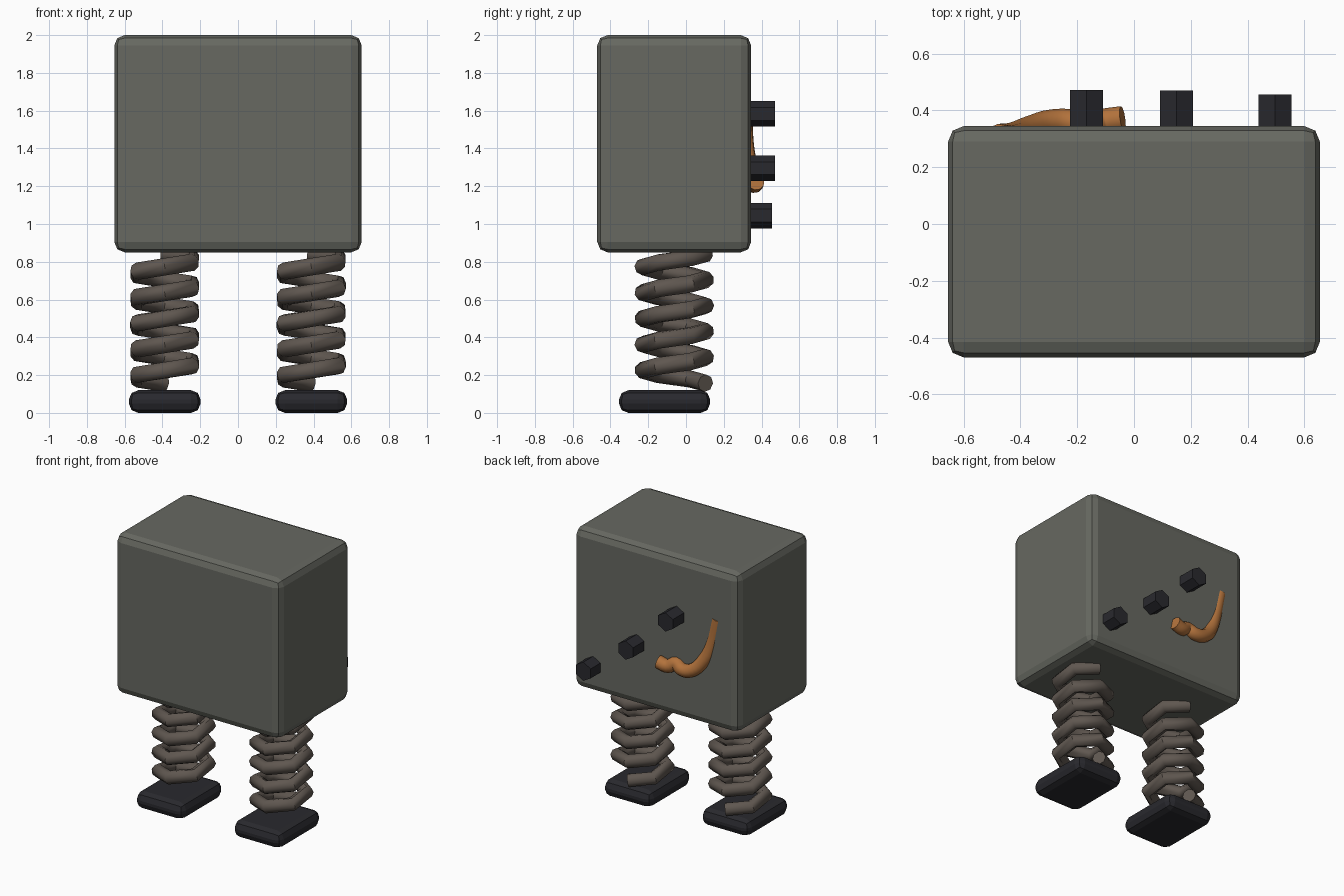
import bpy
from math import sin, cos, pi, radians

if "Cube" in bpy.data.objects:
    bpy.data.objects.remove(bpy.data.objects["Cube"])


def material(name, rgb):
    m = bpy.data.materials.new(name)
    m.diffuse_color = (*rgb, 1)
    m.use_nodes = True
    m.node_tree.nodes["Principled BSDF"].inputs["Base Color"].default_value = m.diffuse_color
    return m


CASING = material("grey_green_paint", (0.135, 0.14, 0.12))
STEEL = material("dull_steel", (0.115, 0.095, 0.08))
RUBBER = material("black_rubber", (0.022, 0.022, 0.027))
COPPER = material("copper", (0.45, 0.17, 0.045))


def box(name, lo, hi, bevel, mat):
    bpy.ops.mesh.primitive_cube_add(size=1, location=[(a + b) / 2 for a, b in zip(lo, hi)])
    ob = bpy.context.object
    ob.name = name
    ob.scale = [b - a for a, b in zip(lo, hi)]
    bpy.ops.object.transform_apply(location=False, rotation=False, scale=True)
    mod = ob.modifiers.new("bevel", 'BEVEL')
    mod.width = bevel
    mod.segments = 2
    ob.data.materials.append(mat)
    return ob


def tube(name, points, radius, mat, kind='POLY', resolution=2):
    cu = bpy.data.curves.new(name, 'CURVE')
    cu.dimensions = '3D'
    cu.bevel_depth = radius
    cu.bevel_resolution = resolution
    cu.use_fill_caps = True
    cu.resolution_u = 4
    sp = cu.splines.new(kind)
    if kind == 'BEZIER':
        sp.bezier_points.add(len(points) - 1)
        for bp, p in zip(sp.bezier_points, points):
            bp.co = p
            bp.handle_left_type = bp.handle_right_type = 'AUTO'
    else:
        sp.points.add(len(points) - 1)
        for sp_p, p in zip(sp.points, points):
            sp_p.co = (*p, 1)
    ob = bpy.data.objects.new(name, cu)
    bpy.context.collection.objects.link(ob)
    bpy.ops.object.select_all(action='DESELECT')
    ob.select_set(True)
    bpy.context.view_layer.objects.active = ob
    bpy.ops.object.convert(target='MESH')
    ob = bpy.context.object
    ob.name = name
    ob.data.materials.clear()
    ob.data.materials.append(mat)
    bpy.ops.object.shade_smooth_by_angle(angle=radians(50))
    return ob


# Main casing
box("body", (-0.655, -0.47, 0.85), (0.655, 0.345, 2.0), 0.055, CASING)

# Spring legs (six points per turn, same winding both sides) and feet
TURNS, Z0, PITCH, R = 5, 0.157, 0.137, 0.165
for side, s in (("left", -1), ("right", 1)):
    cx, cy = 0.388 * s, -0.062
    pts = []
    for i in range(TURNS * 6 + 1):
        a = pi / 2 + i * pi / 3
        pts.append((cx + R * cos(a), cy + R * sin(a), Z0 + PITCH * i / 6))
    tube(side + "_spring_leg", pts, 0.046, STEEL)
    box(side + "_foot", (cx - 0.19, -0.355, 0), (cx + 0.19, 0.128, 0.12), 0.05, RUBBER)

# Hexagonal knobs on the back
for i, (x, z, y_end) in enumerate([(-0.167, 1.583, 0.472), (0.15, 1.295, 0.47), (0.497, 1.045, 0.456)]):
    y0 = 0.3
    bpy.ops.mesh.primitive_cylinder_add(vertices=6, radius=0.0675, depth=y_end - y0,
                                        location=(x, (y0 + y_end) / 2, z),
                                        rotation=(pi / 2, 0, 0))
    knob = bpy.context.object
    knob.name = f"knob_{i + 1}"
    knob.data.materials.append(RUBBER)

# Copper pipe, half sunk into the back
pipe = [(-0.475, 0.307, 1.63), (-0.43, 0.312, 1.44), (-0.37, 0.335, 1.30),
        (-0.29, 0.358, 1.225), (-0.215, 0.358, 1.215), (-0.165, 0.345, 1.24),
        (-0.11, 0.36, 1.21), (-0.04, 0.37, 1.225)]
tube("pipe", pipe, 0.046, COPPER, 'BEZIER', 3)
